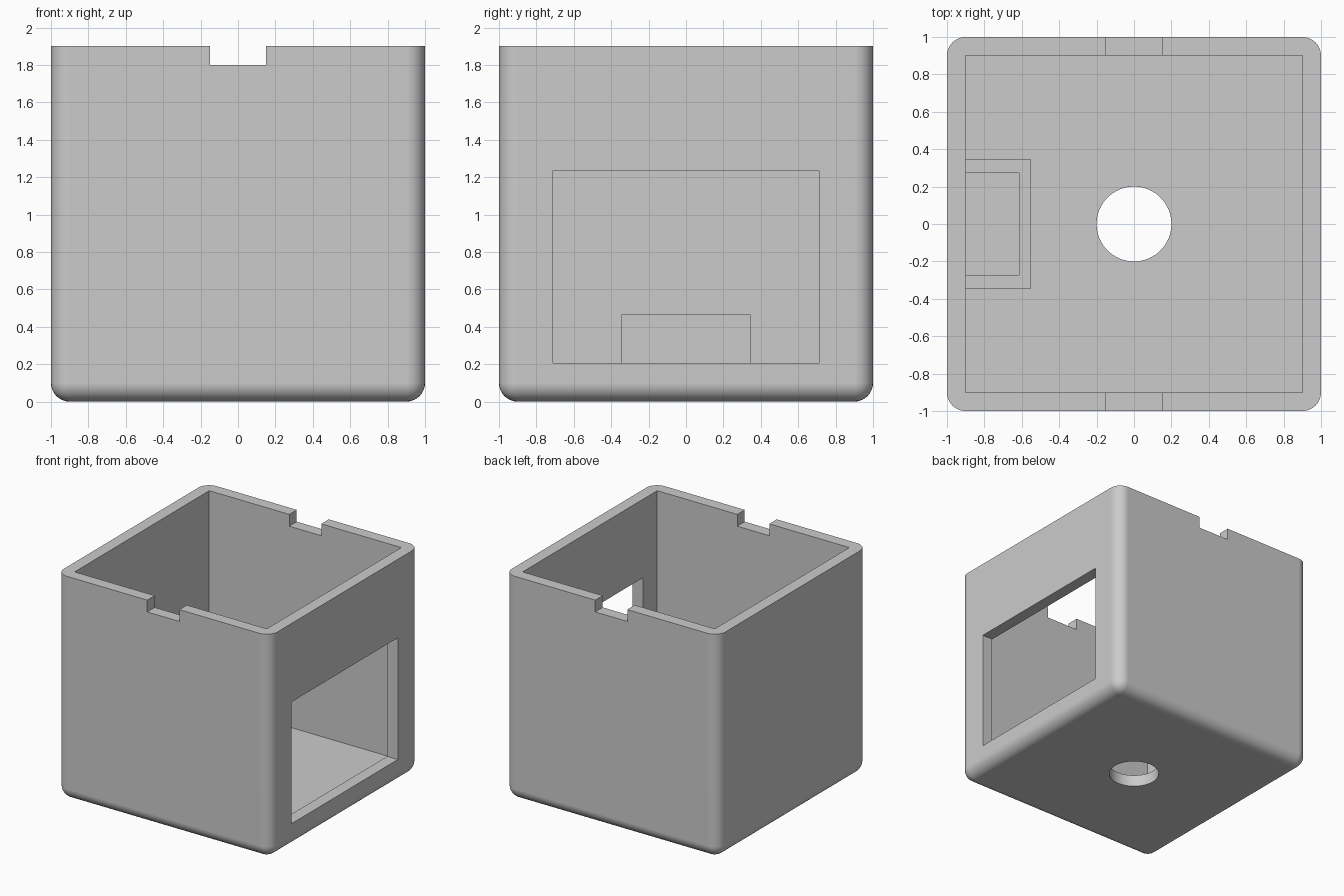
import bpy, bmesh, math
from mathutils import Matrix, Vector

if "Cube" in bpy.data.objects:
    bpy.data.objects.remove(bpy.data.objects["Cube"])

WALL, HEIGHT = 0.1, 1.9

grey = bpy.data.materials.new("plain_grey")
grey.diffuse_color = (0.6, 0.6, 0.6, 1)
grey.use_nodes = True
grey.node_tree.nodes["Principled BSDF"].inputs["Base Color"].default_value = grey.diffuse_color


def add_object(name, bm):
    mesh = bpy.data.meshes.new(name)
    bm.to_mesh(mesh)
    bm.free()
    obj = bpy.data.objects.new(name, mesh)
    bpy.context.collection.objects.link(obj)
    mesh.materials.append(grey)
    return obj


def box_bm(lo, hi):
    lo, hi = Vector(lo), Vector(hi)
    bm = bmesh.new()
    bmesh.ops.create_cube(bm, size=1, matrix=Matrix.Translation((lo + hi) / 2)
                          @ Matrix.Diagonal((*(hi - lo), 1)))
    return bm


def cut(target, name, bm):
    cutter = add_object(name, bm)
    cutter.hide_render = True
    mod = target.modifiers.new(name, 'BOOLEAN')
    mod.operation = 'DIFFERENCE'
    mod.solver = 'EXACT'
    mod.object = cutter
    bpy.context.view_layer.objects.active = target
    bpy.ops.object.modifier_apply(modifier=name)
    bpy.data.objects.remove(cutter)


# Case: block rounded everywhere except around the open rim
bm = box_bm((-1, -1, 0), (1, 1, HEIGHT))
edges = [e for e in bm.edges if any(v.co.z < 0.01 for v in e.verts)]
bmesh.ops.bevel(bm, geom=edges, offset=0.1, segments=8, profile=0.5, affect='EDGES')
case = add_object("case", bm)

# Interior, rim notches and side window
inner = 1 - WALL
cut(case, "cavity", box_bm((-inner, -inner, WALL), (inner, inner, 2.2)))
for name, y in (("front_notch", -0.95), ("back_notch", 0.95)):
    cut(case, name, box_bm((-0.15, y - 0.2, 1.8), (0.15, y + 0.2, 2.2)))
cut(case, "window", box_bm((0.7, -0.71, 0.205), (1.2, 0.71, 1.235)))

# Round hole in the floor
bm = bmesh.new()
bmesh.ops.create_cone(bm, cap_ends=True, segments=64, radius1=0.2, radius2=0.2,
                      depth=0.6, matrix=Matrix.Translation((0, 0, 0.05)))
cut(case, "floor_hole", bm)

# Open-topped pocket against the left wall
pocket = add_object("pocket", box_bm((-inner, -0.345, WALL), (-0.55, 0.345, 0.465)))
cut(pocket, "pocket_cavity", box_bm((-1.1, -0.275, 0), (-0.615, 0.275, 0.7)))

# Smooth roundings, crisp corners
for obj in (case, pocket):
    bpy.ops.object.select_all(action='DESELECT')
    obj.select_set(True)
    bpy.context.view_layer.objects.active = obj
    bpy.ops.object.shade_smooth_by_angle(angle=math.radians(30))
    mod = obj.modifiers.new("even_shading", 'WEIGHTED_NORMAL')
    mod.keep_sharp = True
